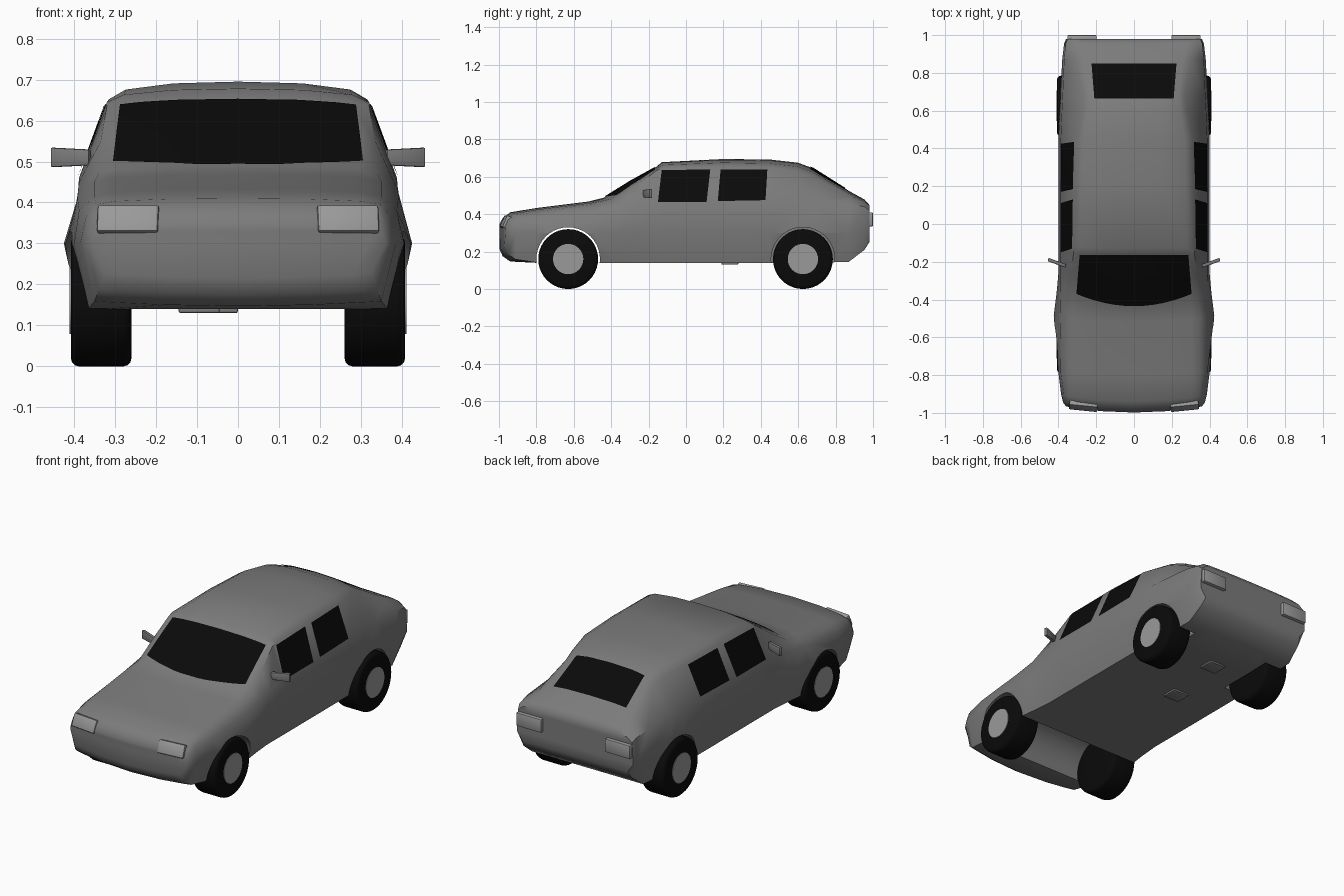
import bpy, bmesh, math
from mathutils import Vector
from mathutils.bvhtree import BVHTree

if "Cube" in bpy.data.objects:
    bpy.data.objects.remove(bpy.data.objects["Cube"])

black = bpy.data.materials.new("black")
black.diffuse_color = (0.003, 0.003, 0.003, 1)
black.use_nodes = True
black.node_tree.nodes["Principled BSDF"].inputs["Base Color"].default_value = black.diffuse_color
grey = bpy.data.materials.new("body_grey")
grey.diffuse_color = (0.2, 0.2, 0.2, 1)
grey.use_nodes = True
grey.node_tree.nodes["Principled BSDF"].inputs["Base Color"].default_value = grey.diffuse_color
light_grey = bpy.data.materials.new("lamp_grey")
light_grey.diffuse_color = (0.32, 0.32, 0.32, 1)
light_grey.use_nodes = True
light_grey.node_tree.nodes["Principled BSDF"].inputs["Base Color"].default_value = light_grey.diffuse_color


def add_object(name, bm, mat=None):
    me = bpy.data.meshes.new(name)
    bm.to_mesh(me)
    ob = bpy.data.objects.new(name, me)
    bpy.context.collection.objects.link(ob)
    if mat:
        me.materials.append(mat)
    return ob


def smooth(ob, angle=35):
    bpy.ops.object.select_all(action='DESELECT')
    ob.select_set(True)
    bpy.context.view_layer.objects.active = ob
    bpy.ops.object.shade_smooth_by_angle(angle=math.radians(angle))


def apply(ob, mod):
    bpy.context.view_layer.objects.active = ob
    bpy.ops.object.modifier_apply(modifier=mod.name)


def cylinder(name, x0, x1, y, z, r, bevel=0, mat=None, seg=40):
    bpy.ops.mesh.primitive_cylinder_add(
        vertices=seg, radius=r, depth=abs(x1 - x0),
        location=((x0 + x1) / 2, y, z), rotation=(0, math.pi / 2, 0))
    ob = bpy.context.object
    ob.name = name
    if bevel:
        m = ob.modifiers.new("bevel", 'BEVEL')
        m.width, m.segments = bevel, 3
        apply(ob, m)
    if mat:
        ob.data.materials.append(mat)
    return ob


def box(name, size, loc, rot=(0, 0, 0), taper=1.0, bevel=0.006, mat=grey):
    bpy.ops.mesh.primitive_cube_add(size=1, location=loc, rotation=rot)
    ob = bpy.context.object
    ob.name = name
    for v in ob.data.vertices:
        if v.co.x * loc[0] < 0:
            v.co.z *= taper
        v.co = Vector(a * b for a, b in zip(v.co, size))
    m = ob.modifiers.new("bevel", 'BEVEL')
    m.width, m.segments = bevel, 2
    apply(ob, m)
    ob.data.materials.append(mat)
    smooth(ob)
    return ob


# body: cross-sections along y
# y, bow, z bottom, half width, belt x, belt z, roof edge x, roof edge z, top z
SECTIONS = [
    (-.998, .04, .215, .36, .35, .33, .325, .338, .345),
    (-.98, .04, .175, .375, .362, .345, .345, .37, .38),
    (-.94, .035, .147, .385, .37, .37, .347, .395, .41),
    (-.80, .01, .14, .40, .388, .38, .35, .415, .433),
    (-.52, .03, .14, .425, .392, .41, .35, .452, .468),
    (-.44, .07, .14, .41, .39, .43, .34, .472, .488),
    (-.30, .04, .14, .40, .388, .45, .335, .55, .575),
    (-.16, .01, .14, .40, .388, .46, .32, .635, .652),
    (-.13, .01, .14, .40, .388, .46, .32, .645, .678),
    (.20, 0, .14, .40, .388, .46, .315, .652, .695),
    (.45, 0, .14, .40, .388, .46, .31, .645, .692),
    (.60, 0, .14, .395, .382, .465, .28, .628, .675),
    (.68, 0, .14, .39, .378, .465, .27, .60, .645),
    (.87, 0, .145, .38, .37, .455, .30, .50, .525),
    (.955, 0, .21, .37, .362, .44, .32, .468, .478),
    (.98, 0, .25, .36, .352, .42, .32, .445, .45),
]
FRACS = [-1, -.87, -.5, 0, .5, .87, 1]
CROWN = {1: 0, .87: .55, .5: .9, 0: 1}

bm = bmesh.new()


def vert(row, x, z):
    return bm.verts.new((x, row[0] + row[1] * (x / .4) ** 2, z))


rings = []
for row in SECTIONS:
    y, bow, zb, xm, xs, zs, xr, zr, zt = row
    pts = [(f * (xm - .035), zb + .012 * f * f * (y < -.9)) for f in FRACS]
    pts += [(xm, .3), (xs, zs)]
    pts += [(f * xr, zr + CROWN[abs(f)] * (zt - zr)) for f in reversed(FRACS)]
    pts += [(-xs, zs), (-xm, .3)]
    rings.append([vert(row, *p) for p in pts])
for a, b in zip(rings, rings[1:]):
    for i in range(18):
        j = (i + 1) % 18
        bm.faces.new((a[i], a[j], b[j], b[i]))
# curved nose and tail panels
for row, r in ((SECTIONS[0], rings[0]), (SECTIONS[-1], rings[-1])):
    mid = [r[17]] + [vert(row, f * row[3], .3) for f in FRACS[1:-1]] + [r[7]]
    belt = [r[16]] + [vert(row, f * row[4], row[5]) for f in FRACS[1:-1]] + [r[8]]
    levels = [r[0:7], mid, belt, r[9:16][::-1]]
    for lo, hi in zip(levels, levels[1:]):
        for j in range(6):
            bm.faces.new((lo[j], lo[j + 1], hi[j + 1], hi[j]))
bmesh.ops.recalc_face_normals(bm, faces=bm.faces)
tree = BVHTree.FromBMesh(bm)
body = add_object("body", bm, grey)

# wheel arches: one channel right across at the front, two pockets at the rear
for x0, x1, y in ((-.6, .6, -.63), (.245, .6, .625), (-.6, -.245, .625)):
    cut = cylinder("arch_cutter", x0, x1, y, .16, .17)
    m = body.modifiers.new("arch", 'BOOLEAN')
    m.operation, m.solver, m.object = 'DIFFERENCE', 'EXACT', cut
    apply(body, m)
    bpy.data.objects.remove(cut)
smooth(body, 44)

# tyres and hub discs
for name, y in (("front", -.63), ("rear", .625)):
    for s in (-1, 1):
        smooth(cylinder(name + "_tyre", s * .26, s * .408, y, .16, .16, .02, black))
        smooth(cylinder(name + "_hub", s * .35, s * .411, y, .16, .081,
                        mat=light_grey))


# glass: grids projected on to the body surface
def glass(name, corners, place, direction, sag=0, n=12):
    c = [Vector(p) for p in corners]
    g = bmesh.new()
    d = Vector(direction)
    grid = []
    for i in range(n + 1):
        u = i / n
        line = []
        for j in range(n + 1):
            v = j / n
            p = c[0].lerp(c[1], u).lerp(c[3].lerp(c[2], u), v)
            p.y -= sag * (1 - (2 * u - 1) ** 2) * (1 - v)
            start = Vector(place(p))
            hit = tree.ray_cast(start, d)[0]
            line.append(g.verts.new(hit - d * .004))
        grid.append(line)
    for a, b in zip(grid, grid[1:]):
        for j in range(n):
            g.faces.new((a[j], b[j], b[j + 1], a[j + 1]))
    bmesh.ops.recalc_face_normals(g, faces=g.faces)
    if sum((f.normal for f in g.faces), Vector()).dot(d) > 0:
        bmesh.ops.reverse_faces(g, faces=g.faces)
    smooth(add_object(name, g, black))


def from_top(p):
    return p.x, p.y, 2


glass("windscreen", [(-.305, -.37), (.305, -.37), (.288, -.165), (-.288, -.165)],
      from_top, (0, 0, -1), sag=.065)
glass("rear_window", [(-.21, .665), (.21, .665), (.225, .85), (-.225, .85)],
      from_top, (0, 0, -1))
for s in (-1, 1):
    def from_side(p):
        return s * 2, p.x, p.y
    glass("front_side_window", [(-.15, .465), (.11, .465), (.13, .64), (-.13, .635)],
          from_side, (-s, 0, 0))
    glass("rear_side_window", [(.17, .47), (.425, .475), (.435, .64), (.185, .64)],
          from_side, (-s, 0, 0))
    # lamps
    box("headlight", (.15, .03, .07), (s * .268, -.963, .357), (-.4, 0, s * .1),
        mat=light_grey)
    box("tail_light", (.155, .035, .075), (s * .275, .9825, .372), mat=light_grey)
    # door mirrors
    box("mirror", (.1, .018, .048), (s * .408, -.205, .51), (0, 0, s * .35),
        taper=.8, bevel=.004)

# small plates under the floor
for x, y in ((-.095, .235), (-.05, .59)):
    box("floor_plate", (.1, .09, .014), (x, y, .137), bevel=.005)
